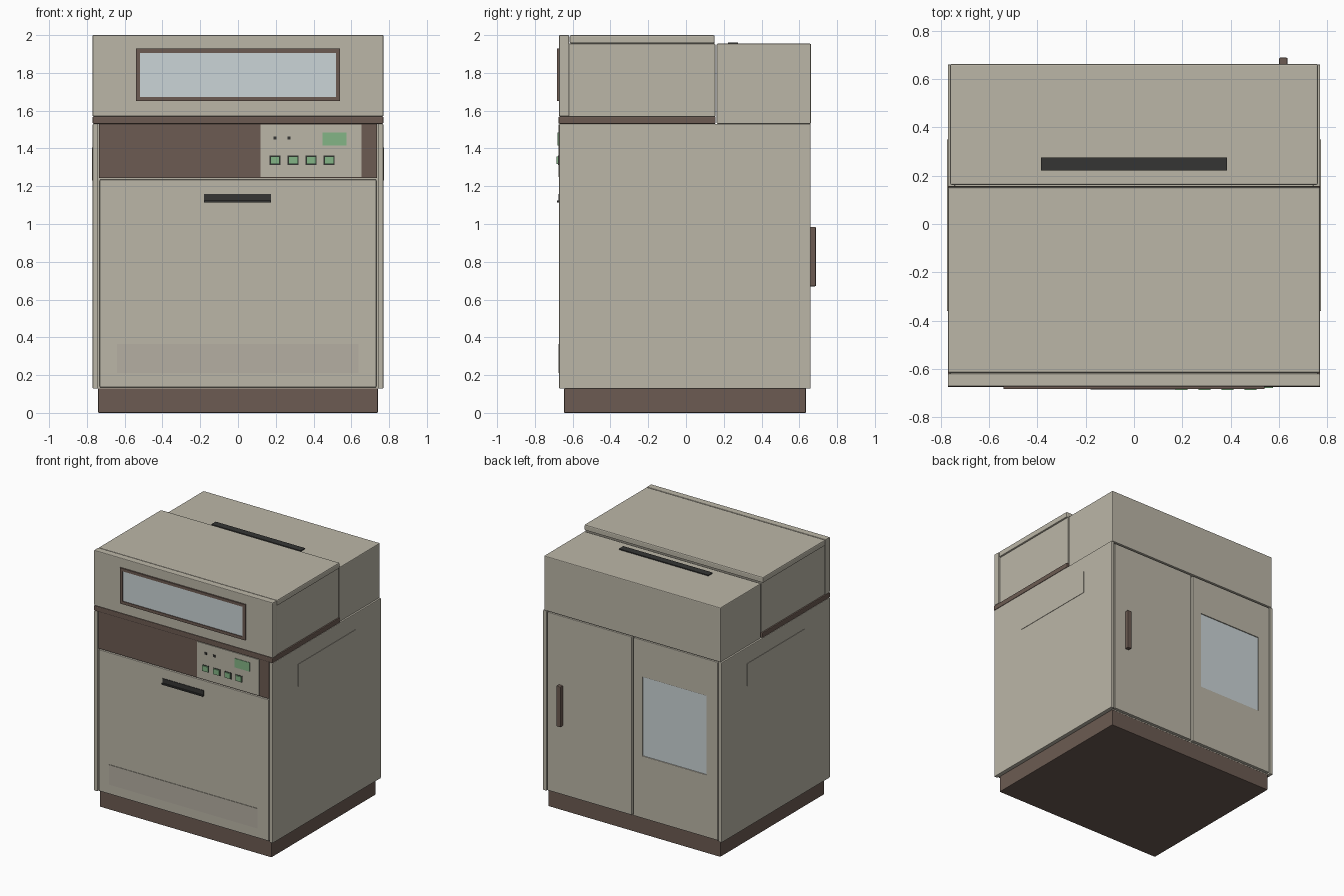
import bpy, bmesh

if "Cube" in bpy.data.objects:
    bpy.data.objects.remove(bpy.data.objects["Cube"])


def material(name, rgb):
    m = bpy.data.materials.new(name)
    m.diffuse_color = (*rgb, 1)
    m.use_nodes = True
    m.node_tree.nodes["Principled BSDF"].inputs["Base Color"].default_value = m.diffuse_color
    return m


BEIGE = material("beige enamel", (0.50, 0.47, 0.39))
PLATE = material("plate beige", (0.46, 0.43, 0.36))
BROWN = material("brown trim", (0.15, 0.105, 0.085))
DARK = material("dark grey", (0.035, 0.036, 0.034))
GREEN = material("green key", (0.23, 0.46, 0.24))
GLASS = material("pale glass", (0.60, 0.66, 0.68))


def finish(name, bm, mat, bevel):
    me = bpy.data.meshes.new(name)
    bmesh.ops.recalc_face_normals(bm, faces=bm.faces)
    bm.to_mesh(me)
    bm.free()
    ob = bpy.data.objects.new(name, me)
    bpy.context.collection.objects.link(ob)
    me.materials.append(mat)
    if bevel:
        mod = ob.modifiers.new("soft edges", 'BEVEL')
        mod.width = bevel
        mod.segments = 2
        mod.limit_method = 'ANGLE'
    return ob


def box(name, x, y, z, mat, bevel=0.0):
    """Box from (min, max) pairs along each axis."""
    bm = bmesh.new()
    bmesh.ops.create_cube(bm, size=1)
    for v in bm.verts:
        v.co = [r[0] if c < 0 else r[1] for c, r in zip(v.co, (x, y, z))]
    return finish(name, bm, mat, bevel)


def frame(name, x, y, z, hx, hz, mat, bevel=0.0):
    """Upright panel with a rectangular opening hx by hz."""
    bm = bmesh.new()
    rings = []
    for yy in y:
        for (a, b), (c, d) in ((x, z), (hx, hz)):
            rings.append([bm.verts.new((px, yy, pz))
                          for px, pz in ((a, c), (b, c), (b, d), (a, d))])
    outer_f, inner_f, outer_b, inner_b = rings
    for p, q in ((outer_f, inner_f), (inner_f, inner_b),
                 (inner_b, outer_b), (outer_b, outer_f)):
        for i in range(4):
            j = (i + 1) % 4
            bm.faces.new((p[i], p[j], q[j], q[i]))
    return finish(name, bm, mat, bevel)


# Lower cabinet
box("plinth", (-0.74, 0.74), (-0.645, 0.635), (0, 0.13), BROWN, 0.004)
box("cabinet_core", (-0.75, 0.75), (-0.645, 0.635), (0.128, 1.528), BEIGE)
for side, s in (("left", -1), ("right", 1)):
    box(side + "_side_panel", sorted((s * 0.74, s * 0.77)), (-0.672, 0.66),
        (0.128, 1.53), BEIGE, 0.005)
    box(side + "_side_plate", sorted((s * 0.765, s * 0.773)), (-0.36, 0.35),
        (1.23, 1.405), BEIGE)

# Front door with recessed grip and kick plate
box("front_door", (-0.732, 0.732), (-0.67, -0.64), (0.135, 1.235), BEIGE, 0.004)
box("door_grip", (-0.18, 0.175), (-0.674, -0.66), (1.125, 1.16), DARK)
box("door_grip_lip", (-0.18, 0.175), (-0.684, -0.66), (1.115, 1.125), DARK)
box("kick_plate", (-0.64, 0.638), (-0.674, -0.665), (0.21, 0.365), PLATE)

# Control strip
box("control_strip", (-0.735, 0.735), (-0.668, -0.64), (1.243, 1.53), BROWN)
box("control_panel", (0.12, 0.655), (-0.675, -0.66), (1.25, 1.528), BEIGE)
box("display", (0.447, 0.575), (-0.679, -0.67), (1.415, 1.485), GREEN)
for i in range(4):
    cx = 0.196 + 0.0955 * i
    box(f"key_surround_{i + 1}", (cx - 0.029, cx + 0.029), (-0.678, -0.67),
        (1.313, 1.362), DARK)
    box(f"key_{i + 1}", (cx - 0.025, cx + 0.025), (-0.686, -0.67),
        (1.317, 1.358), GREEN)
for i, cx in enumerate((0.196, 0.27)):
    box(f"indicator_{i + 1}", (cx - 0.009, cx + 0.009), (-0.681, -0.67),
        (1.447, 1.463), DARK)

# Upper hood: trim band, front panel, body and lid
box("trim_band", (-0.77, 0.77), (-0.675, 0.157), (1.53, 1.57), BROWN, 0.006)
box("hood_front", (-0.77, 0.77), (-0.672, -0.619), (1.57, 2.0), BEIGE, 0.005)
box("hood_body", (-0.76, 0.76), (-0.622, 0.155), (1.568, 1.955), BEIGE, 0.004)
box("hood_lid", (-0.77, 0.77), (-0.616, 0.152), (1.955, 2.0), BEIGE, 0.008)
frame("window_frame", (-0.54, 0.54), (-0.682, -0.665), (1.65, 1.928),
      (-0.518, 0.518), (1.673, 1.906), BROWN)
box("window_glass", (-0.52, 0.52), (-0.677, -0.66), (1.67, 1.908), GLASS)

# Rear upper housing with vent
box("rear_housing", (-0.76, 0.76), (0.162, 0.662), (1.53, 1.955), BEIGE, 0.006)
box("top_vent", (-0.385, 0.385), (0.222, 0.276), (1.95, 1.962), DARK)

# Back door, glazed panel and handle
box("back_door", (0.008, 0.735), (0.63, 0.658), (0.135, 1.522), BEIGE, 0.004)
frame("back_window_panel", (-0.735, -0.008), (0.63, 0.658), (0.135, 1.522),
      (-0.635, -0.085), (0.62, 1.235), BEIGE, 0.004)
box("back_glass", (-0.64, -0.08), (0.63, 0.651), (0.615, 1.24), GLASS)
box("back_handle", (0.60, 0.635), (0.65, 0.688), (0.67, 0.985), BROWN, 0.005)
